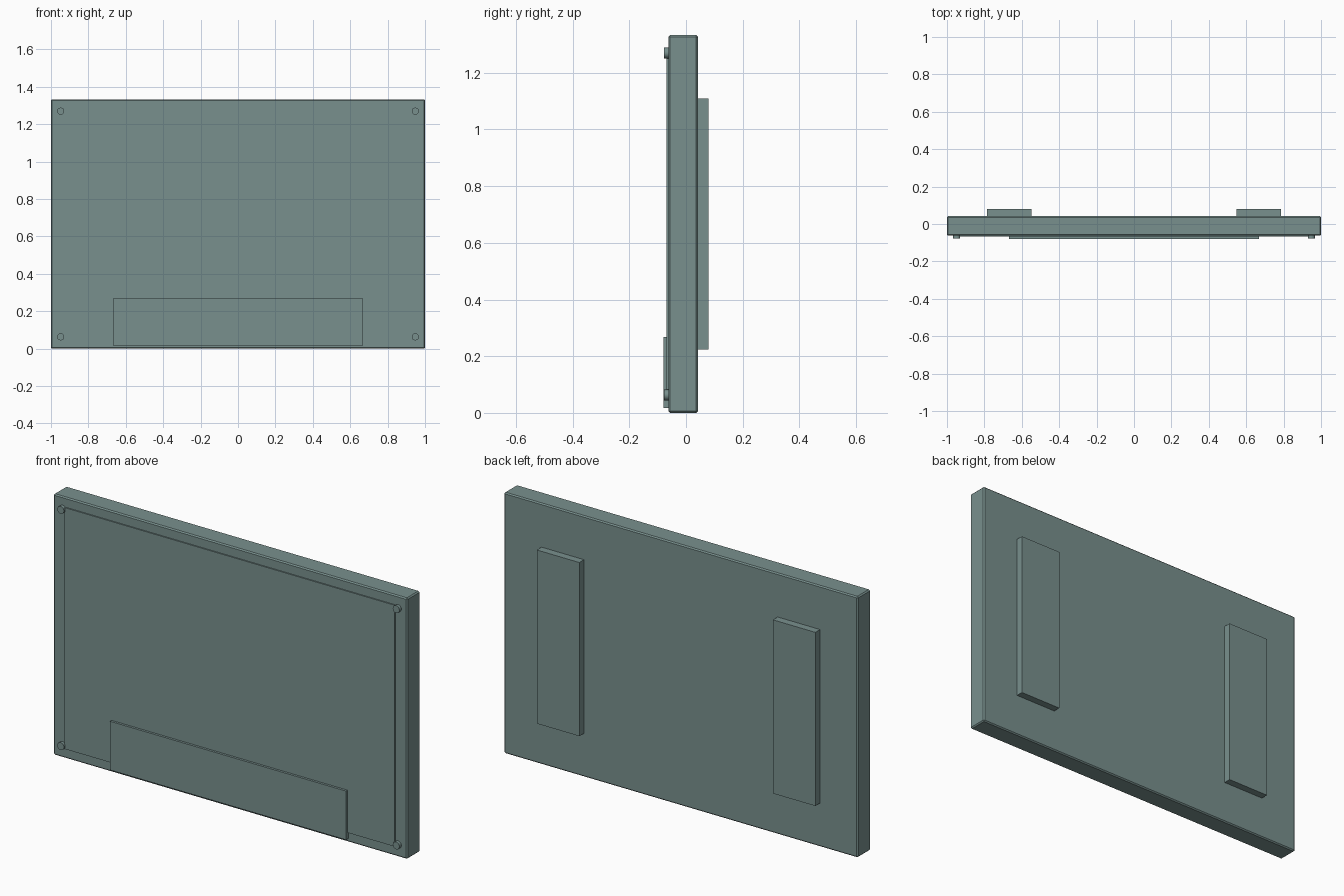
import bpy
from math import pi

if "Cube" in bpy.data.objects:
    bpy.data.objects.remove(bpy.data.objects["Cube"])

# Dark grey-green paint shared by all parts
paint = bpy.data.materials.new("dark_green_paint")
paint.diffuse_color = (0.19, 0.28, 0.27, 1)
paint.use_nodes = True
paint.node_tree.nodes["Principled BSDF"].inputs["Base Color"].default_value = paint.diffuse_color


def box(name, x, y, z, bevel=0.0):
    """Box from (min, max) ranges, with an optional small edge bevel."""
    bpy.ops.mesh.primitive_cube_add(
        size=1, location=[sum(r) / 2 for r in (x, y, z)])
    ob = bpy.context.object
    ob.name = name
    ob.scale = [r[1] - r[0] for r in (x, y, z)]
    bpy.ops.object.transform_apply(location=False, rotation=False, scale=True)
    ob.data.materials.append(paint)
    if bevel:
        mod = ob.modifiers.new("edge_bevel", 'BEVEL')
        mod.width = bevel
        mod.segments = 1
    return ob


H = 1.333

# Main board with slightly chamfered edges
box("board", (-1, 1), (-0.062, 0.042), (0, H), bevel=0.006)

# Thin raised panel on the front
box("front_panel", (-0.933, 0.933), (-0.068, -0.06), (0.05, H - 0.05))

# Label plate low on the front
box("label_plate", (-0.667, 0.667), (-0.08, -0.06), (0.018, 0.267))

# Mounting strips on the back and corner screws on the front
for side, sx in (("left", -1), ("right", 1)):
    cx = sx * 0.667
    box(f"back_strip_{side}", (cx - 0.12, cx + 0.12), (0.04, 0.08), (0.223, 1.11))
    for level, z in (("bottom", 0.063), ("top", H - 0.063)):
        bpy.ops.mesh.primitive_cylinder_add(
            vertices=16, radius=0.019, depth=0.018,
            location=(sx * 0.948, -0.069, z), rotation=(pi / 2, 0, 0))
        screw = bpy.context.object
        screw.name = f"screw_{level}_{side}"
        screw.data.materials.append(paint)
        bpy.ops.object.shade_smooth_by_angle()
